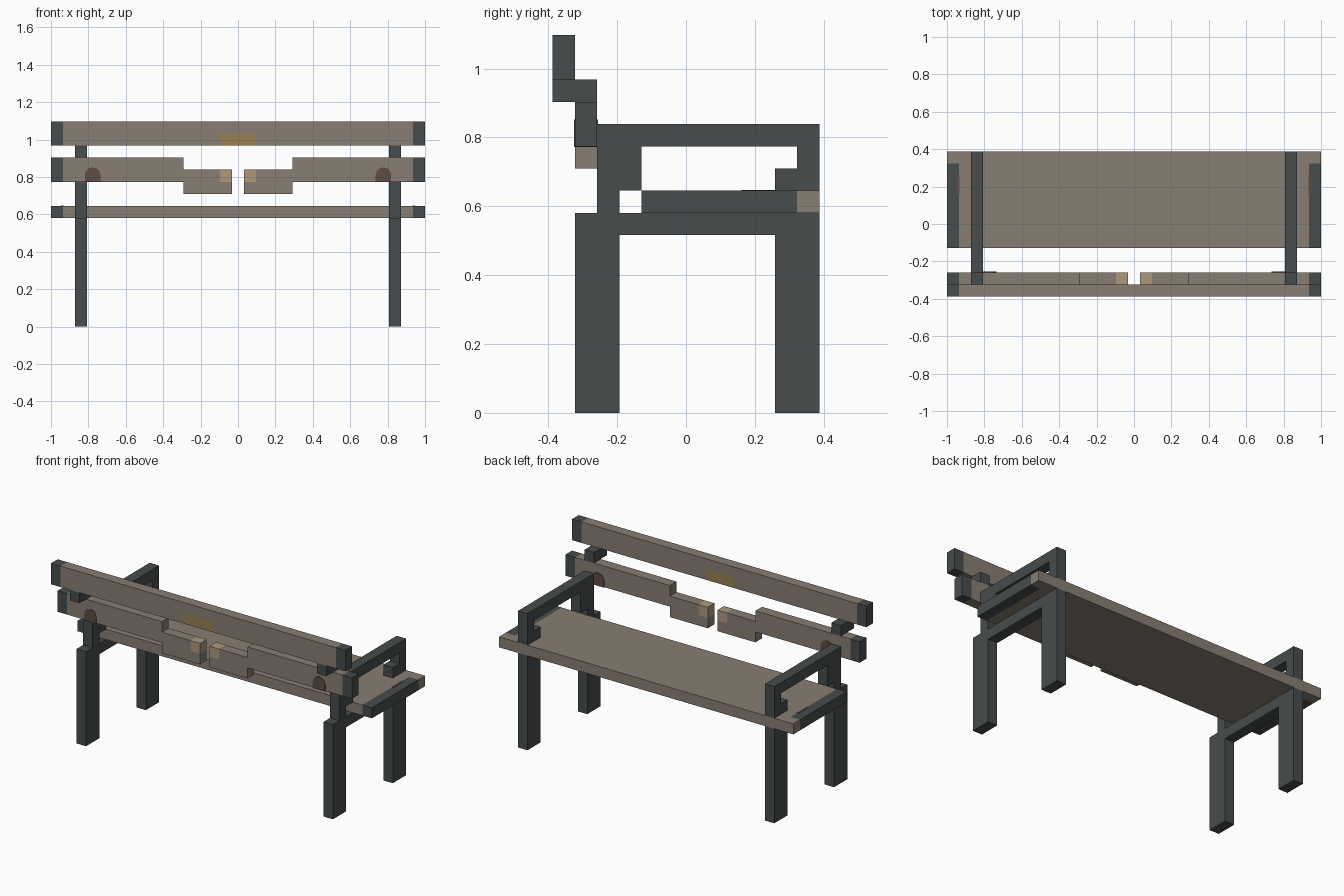
import bpy, bmesh, math
from mathutils import Vector

cube = bpy.data.objects.get("Cube")
if cube:
    bpy.data.objects.remove(cube, do_unlink=True)

U = 2 / 31  # one block; all measures below are in blocks


def srgb(c):
    c /= 255
    return c / 12.92 if c < 0.04 else ((c + 0.055) / 1.055) ** 2.4


def material(name, *rgb):
    m = bpy.data.materials.new(name)
    col = [srgb(c) for c in rgb] + [1]
    m.diffuse_color = col
    m.use_nodes = True
    m.node_tree.nodes["Principled BSDF"].inputs["Base Color"].default_value = col
    return m


WOOD, IRON, GOLD, TAN, RUST = range(5)
MATS = [
    material("weathered_wood", 136, 126, 114),
    material("dark_iron", 71, 76, 77),
    material("ochre_moss", 153, 129, 84),
    material("fresh_split_wood", 174, 152, 124),
    material("rust_stain", 95, 76, 68),
]


def prism(name, outline, axis, start, end, color=WOOD, cuts=(), rule=None):
    """Extrude an outline along x (outline in y,z) or along y (outline in x,z)."""
    def point(a, b):
        return Vector((start, a, b)) if axis == "x" else Vector((a, start, b))
    bm = bmesh.new()
    face = bm.faces.new([bm.verts.new(point(a, b)) for a, b in outline])
    out = bmesh.ops.extrude_face_region(bm, geom=[face])
    depth = end - start
    move = Vector((depth, 0, 0)) if axis == "x" else Vector((0, depth, 0))
    bmesh.ops.translate(bm, vec=move,
                        verts=[v for v in out["geom"] if isinstance(v, bmesh.types.BMVert)])
    # split the surface where the colour changes
    for i, value in cuts:
        spot = Vector((0, 0, 0))
        normal = Vector((0, 0, 0))
        spot[i], normal[i] = value, 1
        bmesh.ops.bisect_plane(bm, geom=bm.verts[:] + bm.edges[:] + bm.faces[:],
                               plane_co=spot, plane_no=normal)
    bmesh.ops.recalc_face_normals(bm, faces=bm.faces[:])
    for f in bm.faces:
        f.material_index = rule(f.calc_center_bounds()) if rule else color
    bmesh.ops.scale(bm, vec=(U, U, U), verts=bm.verts[:])
    mesh = bpy.data.meshes.new(name)
    bm.to_mesh(mesh)
    bm.free()
    for m in MATS:
        mesh.materials.append(m)
    obj = bpy.data.objects.new(name, mesh)
    bpy.context.collection.objects.link(obj)
    return obj


def rect(a0, a1, b0, b1):
    return [(a0, b0), (a1, b0), (a1, b1), (a0, b1)]


HALF, CAP = 15.5, 14.5


# Seat board with iron end caps that stop short of the back edge
def seat_color(c):
    return IRON if abs(c.x) > CAP and c.y < 5 else WOOD


prism("seat", rect(-HALF, HALF, 9, 10), "y", -2, 6,
      cuts=[(0, -CAP), (0, CAP), (1, 5)], rule=seat_color)


# Top backrest slat with capped ends and a mossy patch low in the middle
def top_color(c):
    if abs(c.x) > CAP:
        return IRON
    return GOLD if abs(c.x) < 1.5 and c.z < 16 else WOOD


prism("top_slat", rect(-HALF, HALF, 15, 17), "y", -6, -5,
      cuts=[(0, -CAP), (0, CAP), (0, -1.5), (0, 1.5), (2, 16)], rule=top_color)


# Broken lower slat: each half sags one block towards the break
def broken_color(c):
    if abs(c.x) > CAP:
        return IRON
    return TAN if abs(c.x) < 1.5 and c.z > 12 else WOOD


SAG = [(0.5, 11), (4.5, 11), (4.5, 12), (HALF, 12), (HALF, 14), (4.5, 14), (4.5, 13), (0.5, 13)]
ARCH = [(11.4, 11.97), (12.7, 11.97)] + [
    (12.05 + 0.65 * math.cos(t * math.pi / 6), 12.55 + 0.65 * math.sin(t * math.pi / 6))
    for t in range(7)]

# Iron end frame profiles
LEGS = [(-5, 0), (-3, 0), (-3, 8), (4, 8), (4, 0), (6, 0), (6, 9), (-5, 9)]
ARM = [(-4, 9), (-3, 9), (-3, 10), (-2, 10), (-2, 12), (5, 12), (5, 11),
       (4, 11), (4, 10), (6, 10), (6, 13), (-4, 13)]

for side, s in (("left", 1), ("right", -1)):
    prism(f"{side}_broken_slat", [(s * x, z) for x, z in SAG], "y", -5, -4,
          cuts=[(0, s * CAP), (0, s * 1.5), (2, 12)], rule=broken_color)
    prism(f"{side}_slat_rust", [(s * x, z) for x, z in ARCH], "y", -5.05, -3.95, RUST)
    x0, x1 = sorted((s * 12.5, s * 13.5))
    prism(f"{side}_legs", LEGS, "x", x0, x1, IRON)
    prism(f"{side}_armrest", ARM, "x", x0, x1, IRON)
    prism(f"{side}_slat_bracket", rect(-6, -4, 14, 15), "x", x0, x1, IRON)
    # thin rust streak beside the seat cap
    r0, r1 = sorted((s * 14.45, s * 14.65))
    prism(f"{side}_seat_rust", rect(2.5, 4, 9.95, 10.03), "x", r0, r1, RUST)
